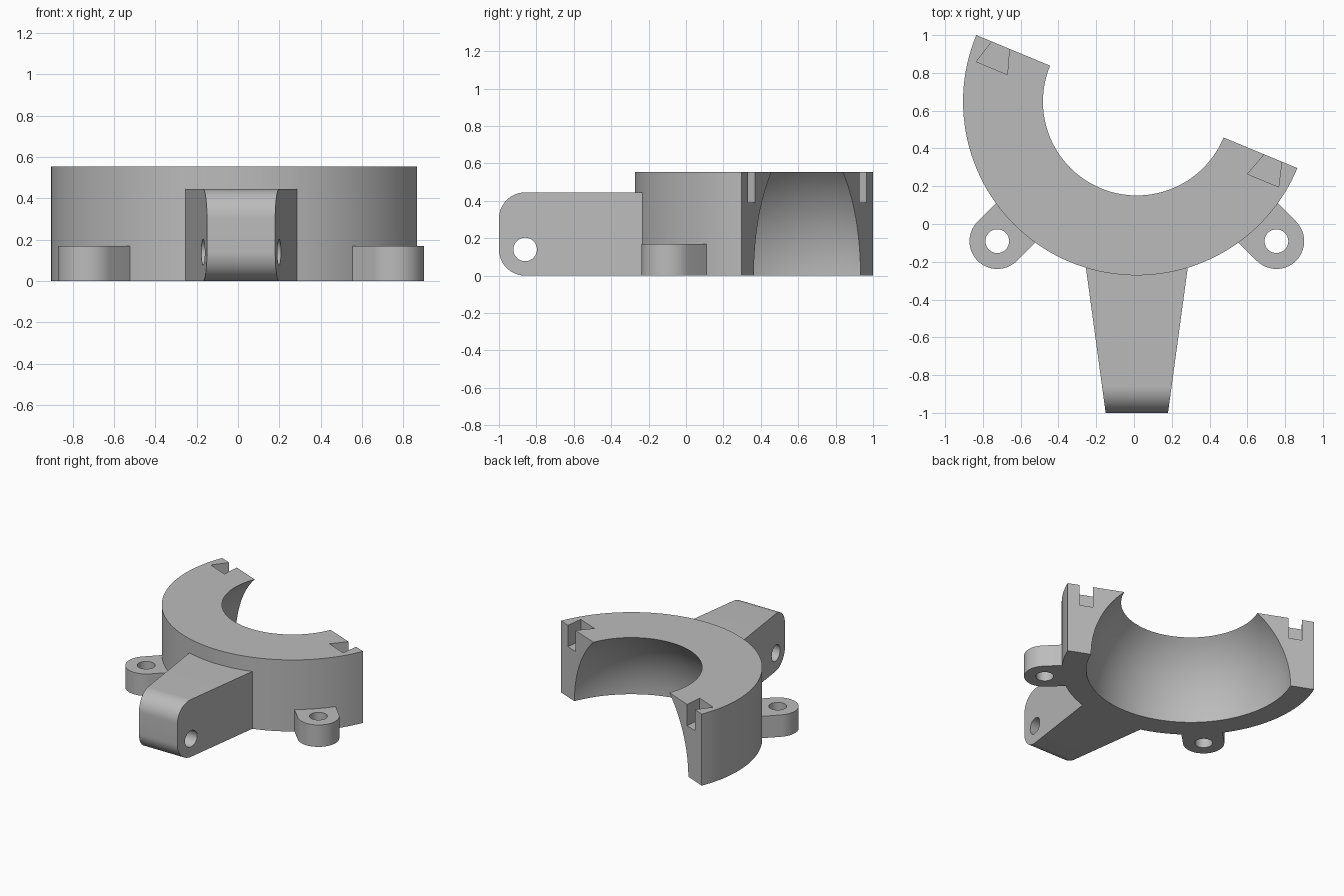
import bpy, bmesh
from math import sin, cos, pi, radians, sqrt
from mathutils import Matrix, Vector

if "Cube" in bpy.data.objects:
    bpy.data.objects.remove(bpy.data.objects["Cube"])

CENTRE = Vector((0.015, 0.648, 0))
R_OUT, R_BALL, HEIGHT = 0.92, 0.745, 0.555
CUT = radians(-22.5)          # direction of the straight cut across the ring
LUG_DIST, LUG_R, HOLE_R = 1.045, 0.147, 0.063

grey = bpy.data.materials.new("plain grey")
grey.use_nodes = True
colour = (0.5, 0.5, 0.5, 1)
grey.diffuse_color = colour
grey.node_tree.nodes["Principled BSDF"].inputs["Base Color"].default_value = colour


def finish(name, bm):
    bmesh.ops.recalc_face_normals(bm, faces=bm.faces)
    mesh = bpy.data.meshes.new(name)
    bm.to_mesh(mesh)
    bm.free()
    mesh.materials.append(grey)
    obj = bpy.data.objects.new(name, mesh)
    bpy.context.collection.objects.link(obj)
    return obj


def loft(name, sections, matrix=Matrix()):
    """Closed solid through matching cross-sections, capped at both ends."""
    bm = bmesh.new()
    loops = [[bm.verts.new(matrix @ Vector(p)) for p in s] for s in sections]
    for a, b in zip(loops, loops[1:]):
        for i in range(len(a)):
            j = (i + 1) % len(a)
            bm.faces.new((a[i], a[j], b[j], b[i]))
    bm.faces.new(loops[0])
    bm.faces.new(loops[-1])
    return finish(name, bm)


def prism(name, outline, z0, z1, matrix=Matrix()):
    return loft(name, [[(x, y, z) for x, y in outline] for z in (z0, z1)], matrix)


def arc(cx, cy, r, start, end, n):
    angles = [radians(start + (end - start) * i / n) for i in range(n + 1)]
    return [(cx + r * cos(a), cy + r * sin(a)) for a in angles]


def combine(target, other, operation):
    mod = target.modifiers.new(operation.lower(), 'BOOLEAN')
    mod.object, mod.operation, mod.solver = other, operation, 'EXACT'
    bpy.context.view_layer.objects.active = target
    bpy.ops.object.modifier_apply(modifier=mod.name)
    bpy.data.objects.remove(other)


# Half ring with a spherical seat, swept around the centre
rim = sqrt(R_BALL ** 2 - HEIGHT ** 2)
levels = [HEIGHT * i / 20 for i in range(21)]
profile = [(R_OUT, HEIGHT), (R_OUT, 0)] + [(sqrt(R_BALL ** 2 - z * z), z) for z in levels]
sweep = [CUT - pi * i / 72 for i in range(73)]
body = loft("ring_bracket",
            [[(r * cos(a), r * sin(a), z) for r, z in profile] for a in sweep],
            Matrix.Translation(CENTRE))

# Tapered arm with rounded nose corners
side = ([(-0.2, 0.445)] + arc(-0.86, 0.305, 0.14, 90, 180, 14)
        + arc(-0.86, 0.14, 0.14, 180, 270, 14) + [(-0.2, 0)])


def half_width(y):
    return 0.165 + (y + 1) * 0.136


arm = loft("arm", [[(CENTRE.x + s * half_width(y), y, z) for y, z in side] for s in (-1, 1)])
combine(body, arm, 'UNION')

# Rounded mounting lugs
lug_places = [Matrix.Translation(CENTRE) @ Matrix.Rotation(radians(a), 4, 'Z')
              for a in (225, 315)]
for place in lug_places:
    outline = [(0.85, -LUG_R)] + arc(LUG_DIST, 0, LUG_R, -90, 90, 28) + [(0.85, LUG_R)]
    combine(body, prism("lug", outline, 0, 0.17, place), 'UNION')

# Lug holes and arm cross hole
for place in lug_places:
    circle = arc(LUG_DIST, 0, HOLE_R, 0, 360, 32)[:-1]
    combine(body, prism("lug_hole", circle, -0.1, 0.3, place), 'DIFFERENCE')
circle = arc(-0.86, 0.14, HOLE_R, 0, 360, 32)[:-1]
combine(body, loft("arm_hole", [[(x, y, z) for y, z in circle] for x in (-0.5, 0.5)]),
        'DIFFERENCE')

# Dovetail slots in the two end faces
frame = Matrix.Translation(CENTRE) @ Matrix.Rotation(CUT, 4, 'Z')
for s in (-1, 1):
    slot = [(s * u, v) for u, v in
            ((0.737, 0.02), (0.688, -0.13), (0.866, -0.13), (0.825, 0.02))]
    combine(body, prism("slot", slot, 0.39, 0.7, frame), 'DIFFERENCE')

# Smooth curved walls, crisp edges
bpy.ops.object.select_all(action='DESELECT')
body.select_set(True)
bpy.context.view_layer.objects.active = body
bpy.ops.object.shade_smooth_by_angle(angle=radians(30))
